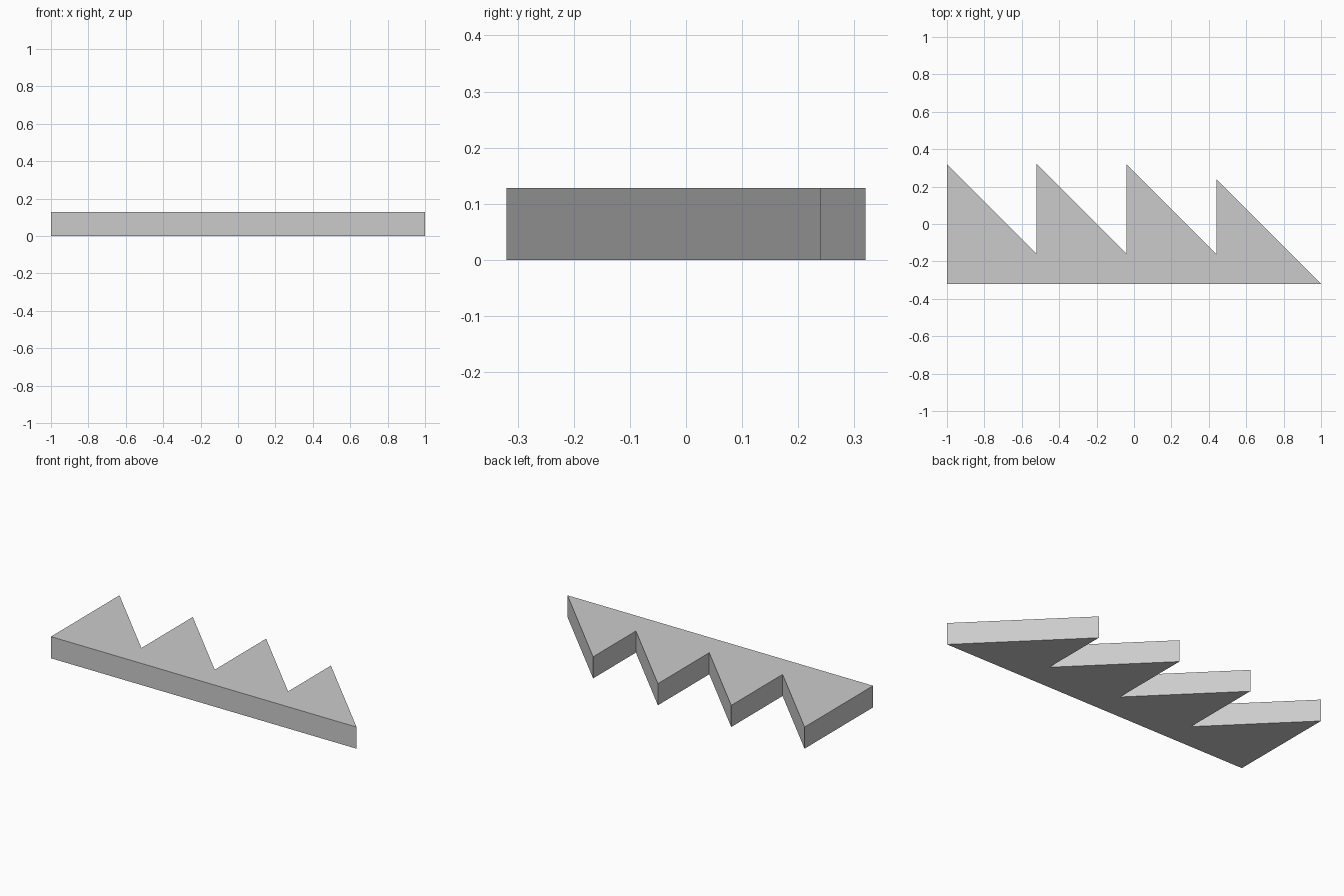
import bpy
import bmesh

cube = bpy.data.objects.get("Cube")
if cube:
    bpy.data.objects.remove(cube, do_unlink=True)

THICKNESS = 0.128
PITCH = 0.48
FRONT, VALLEY, PEAK, LAST_PEAK = -0.32, -0.16, 0.32, 0.24

# Light grey material
grey = bpy.data.materials.new("light grey")
grey.use_nodes = True
colour = (0.6, 0.6, 0.6, 1)
grey.diffuse_color = colour
grey.node_tree.nodes["Principled BSDF"].inputs["Base Color"].default_value = colour

# Sawtooth outline: straight front edge, then the teeth from right to left
outline = [(-1, FRONT), (1, FRONT)]
for i in reversed(range(4)):
    x = -1 + i * PITCH
    outline.append((x, LAST_PEAK if i == 3 else PEAK))
    if i > 0:
        outline.append((x, VALLEY))

# Extrude the outline into a solid plate
bm = bmesh.new()
base = bm.faces.new([bm.verts.new((x, y, 0)) for x, y in outline])
top = bmesh.ops.extrude_face_region(bm, geom=[base], use_keep_orig=True)
top_verts = [g for g in top["geom"] if isinstance(g, bmesh.types.BMVert)]
bmesh.ops.translate(bm, verts=top_verts, vec=(0, 0, THICKNESS))
bmesh.ops.recalc_face_normals(bm, faces=bm.faces[:])

mesh = bpy.data.meshes.new("sawtooth_rack")
bm.to_mesh(mesh)
bm.free()
mesh.materials.append(grey)
rack = bpy.data.objects.new("sawtooth_rack", mesh)
bpy.context.collection.objects.link(rack)
